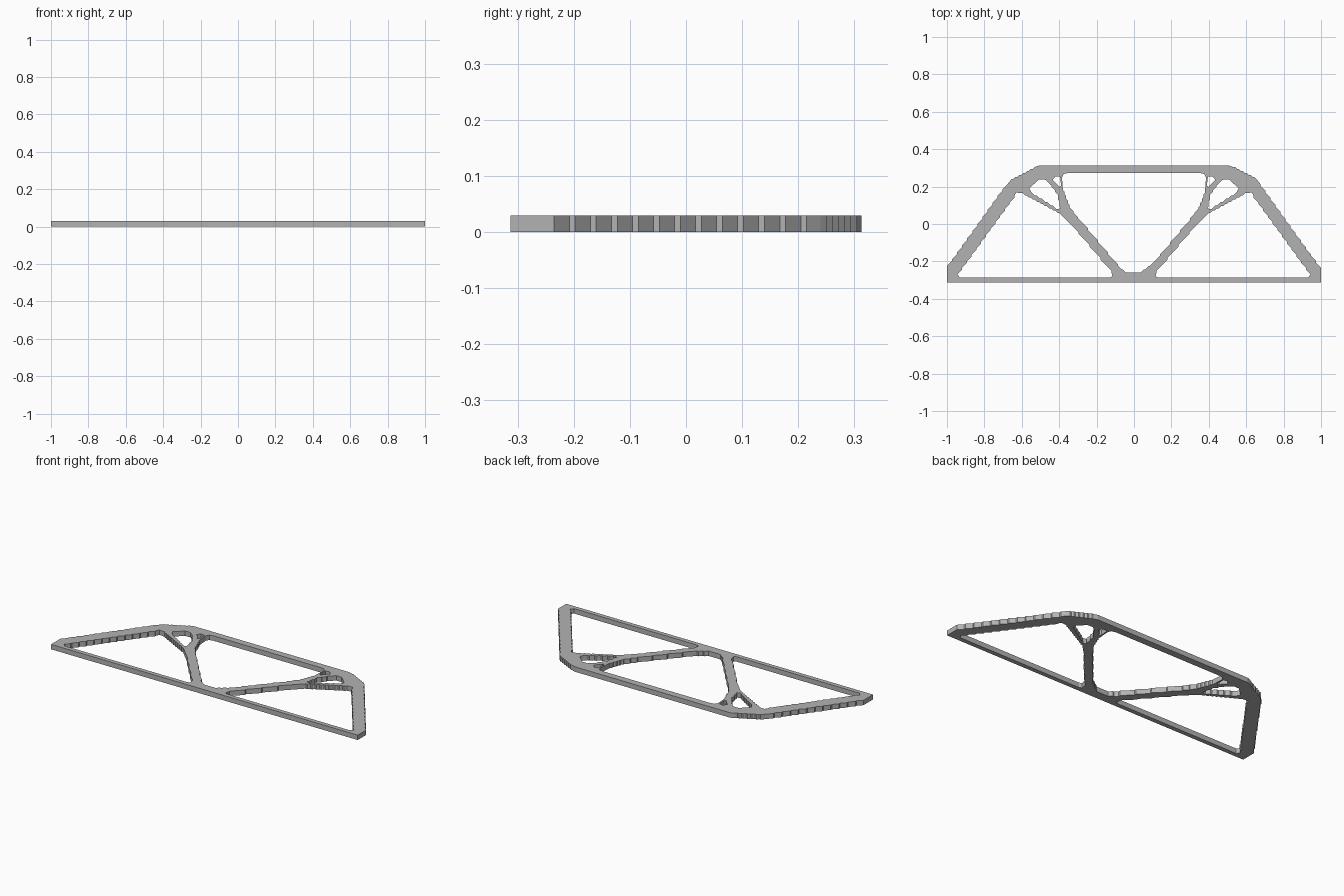
import bpy
import bmesh

cube = bpy.data.objects.get("Cube")
if cube:
    bpy.data.objects.remove(cube, do_unlink=True)

THICKNESS = 0.029
CELL = 0.01


def stepped(points):
    """Closed loop whose slanted edges run in small straight and 45 degree steps."""
    loop = []
    for (ax, ay), (bx, by) in zip(points, points[1:] + points[:1]):
        dx, dy = bx - ax, by - ay
        diag = min(abs(dx), abs(dy))
        straight = abs(abs(dx) - abs(dy))
        steps = max(1, round(min(diag, straight) / CELL))
        sx, sy = (1 if dx > 0 else -1), (1 if dy > 0 else -1)
        x, y = ax, ay
        loop.append((x, y))
        if diag < CELL or straight < CELL:
            continue
        for i in range(steps):
            x, y = x + sx * diag / steps, y + sy * diag / steps
            loop.append((x, y))
            if abs(dx) > abs(dy):
                x += sx * straight / steps
            else:
                y += sy * straight / steps
            if i < steps - 1:
                loop.append((x, y))
    return loop


def mirror(points):
    return [(-x, y) for x, y in reversed(points)]


def add_loop(curve, points):
    spline = curve.splines.new('POLY')
    spline.points.add(len(points) - 1)
    for p, (x, y) in zip(spline.points, points):
        p.co = (x, y, 0, 1)
    spline.use_cyclic_u = True


# Right halves of the outer edge and of the central opening
outer = [(1, -0.313), (1, -0.235), (0.675, 0.215), (0.655, 0.24), (0.53, 0.305), (0.505, 0.313)]
centre = [(0.035, -0.26), (0.085, -0.225), (0.30, 0.03), (0.345, 0.09), (0.38, 0.18),
          (0.385, 0.25), (0.375, 0.268), (0.35, 0.273)]

# Openings that appear once on each side
side_triangle = [(0.13, -0.287), (0.93, -0.287), (0.945, -0.27), (0.64, 0.15), (0.63, 0.168),
                 (0.595, 0.165), (0.40, 0.06), (0.355, 0.015), (0.12, -0.26), (0.115, -0.28)]
brace_gap = [(0.405, 0.08), (0.39, 0.085), (0.405, 0.155), (0.44, 0.205), (0.475, 0.237),
             (0.51, 0.237), (0.56, 0.19), (0.55, 0.172)]
small_gap = [(0.405, 0.195), (0.39, 0.205), (0.395, 0.253), (0.42, 0.255), (0.435, 0.235)]

# Filled flat profile with holes, given thickness
profile = bpy.data.curves.new("truss_profile", 'CURVE')
profile.dimensions = '2D'
profile.fill_mode = 'BOTH'
profile.extrude = THICKNESS / 2
add_loop(profile, stepped(outer + mirror(outer)))
add_loop(profile, stepped(centre + mirror(centre)))
for gap in (side_triangle, brace_gap, small_gap):
    half = stepped(gap)
    add_loop(profile, half)
    add_loop(profile, mirror(half))

source = bpy.data.objects.new("truss_source", profile)
bpy.context.collection.objects.link(source)
bpy.context.view_layer.update()
mesh = bpy.data.meshes.new_from_object(source.evaluated_get(bpy.context.evaluated_depsgraph_get()))
bpy.data.objects.remove(source, do_unlink=True)

# Weld caps to walls and stand the plate on the ground
bm = bmesh.new()
bm.from_mesh(mesh)
bmesh.ops.remove_doubles(bm, verts=bm.verts, dist=0.0002)
bmesh.ops.recalc_face_normals(bm, faces=bm.faces)
bmesh.ops.translate(bm, verts=bm.verts, vec=(0, 0, THICKNESS / 2))
for face in bm.faces:
    face.smooth = False
bm.to_mesh(mesh)
bm.free()

truss = bpy.data.objects.new("truss_plate", mesh)
mesh.name = "truss_plate"
bpy.context.collection.objects.link(truss)

# Plain grey finish
grey = bpy.data.materials.new("plain_grey")
grey.use_nodes = True
colour = (0.45, 0.45, 0.45, 1)
grey.diffuse_color = colour
grey.node_tree.nodes["Principled BSDF"].inputs["Base Color"].default_value = colour
mesh.materials.clear()
mesh.materials.append(grey)
